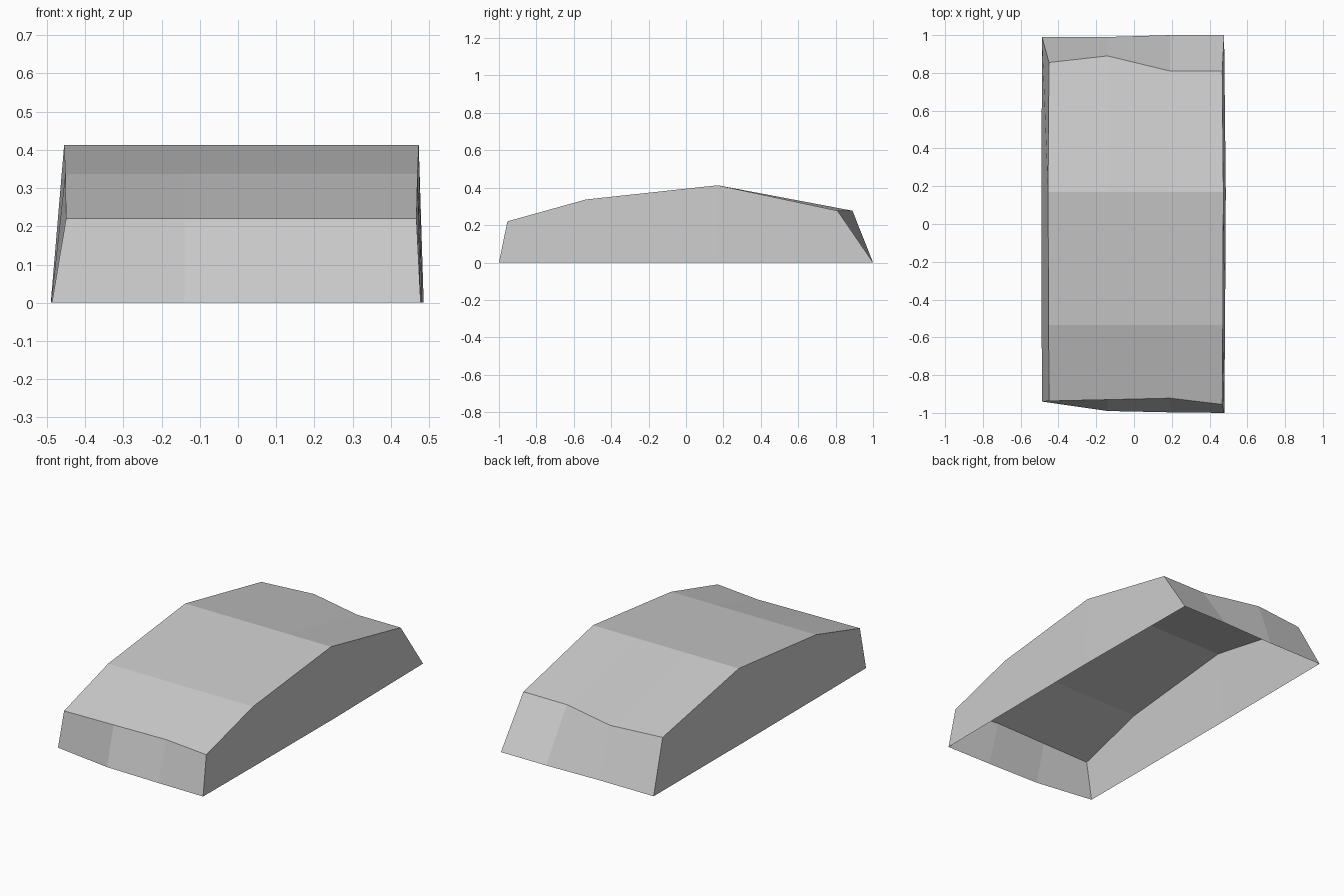
import bpy
import bmesh

if "Cube" in bpy.data.objects:
    bpy.data.objects.remove(bpy.data.objects["Cube"])

# Single flat grey for the whole shell
grey = bpy.data.materials.new("light grey")
grey.diffuse_color = (0.6, 0.6, 0.6, 1)
grey.use_nodes = True
grey.node_tree.nodes["Principled BSDF"].inputs["Base Color"].default_value = grey.diffuse_color

# Four lengthwise columns; each row runs front to back as (x values, y values, z)
MID = (-0.14, 0.19)
top_rows = [
    ((-0.45, *MID, 0.467), (-0.937, -0.93, -0.922, -0.955), 0.22),
    ((-0.452, *MID, 0.47), (-0.535,) * 4, 0.337),
    ((-0.455, *MID, 0.473), (0.17,) * 4, 0.413),
    ((-0.45, *MID, 0.467), (0.855, 0.89, 0.81, 0.81), 0.277),
]
base_rows = [
    ((-0.487, *MID, 0.478), (-0.94, -0.99, -0.997, -1.0), 0),
    ((-0.489, -0.489, 0.482, 0.482), (-0.535,) * 4, 0),
    ((-0.49, -0.49, 0.486, 0.486), (0.17,) * 4, 0),
    ((-0.487, *MID, 0.477), (0.99, 0.99, 1.0, 1.0), 0),
]

bm = bmesh.new()


def add_row(row):
    xs, ys, z = row
    return [bm.verts.new((x, y, z)) for x, y in zip(xs, ys)]


def strip(a, b):
    for i in range(len(a) - 1):
        bm.faces.new((a[i], a[i + 1], b[i + 1], b[i]))


top = [add_row(r) for r in top_rows]
base = [add_row(r) for r in base_rows]

# Roof panels
for a, b in zip(top, top[1:]):
    strip(a, b)
# Front and back walls
strip(base[0], top[0])
strip(top[3], base[3])
# Side walls, leaving the underside open
strip([r[0] for r in top], [r[0] for r in base])
strip([r[3] for r in base], [r[3] for r in top])

# Drop the unused inner base points
bmesh.ops.delete(bm, geom=[v for v in bm.verts if not v.link_faces], context='VERTS')

mesh = bpy.data.meshes.new("body_shell")
bm.to_mesh(mesh)
bm.free()
mesh.materials.append(grey)
shell = bpy.data.objects.new("body_shell", mesh)
bpy.context.collection.objects.link(shell)
